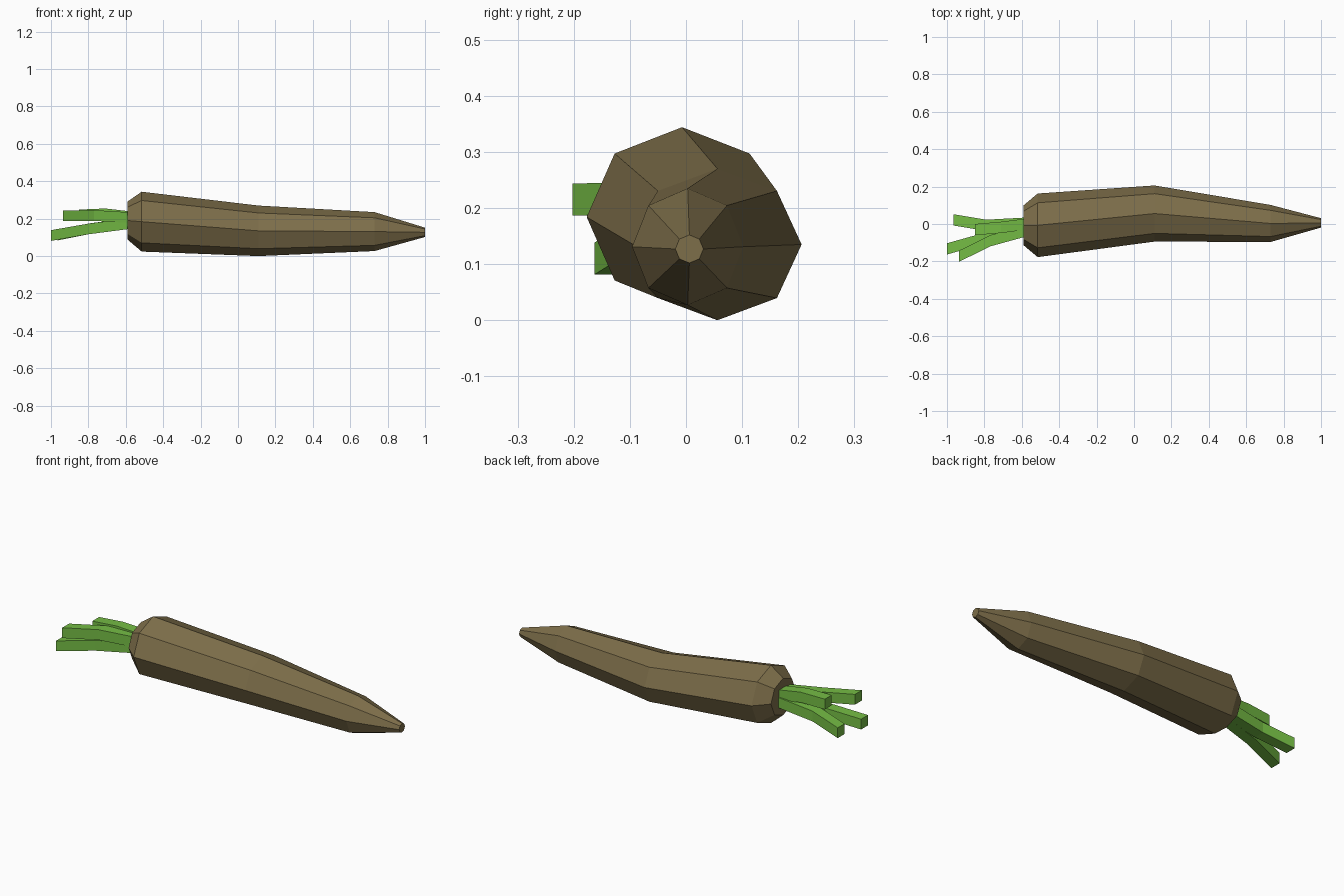
import bpy, bmesh, math

if "Cube" in bpy.data.objects:
    bpy.data.objects.remove(bpy.data.objects["Cube"])


def material(name, color):
    m = bpy.data.materials.new(name)
    m.diffuse_color = (*color, 1)
    m.use_nodes = True
    m.node_tree.nodes["Principled BSDF"].inputs["Base Color"].default_value = m.diffuse_color
    return m


def loft(name, rings, sides, phase, mat):
    """Capped tube along x; each ring is (x, y, z, radius_y, radius_z)."""
    bm = bmesh.new()
    loops = []
    for x, y, z, ry, rz in rings:
        angles = [phase + math.tau * i / sides for i in range(sides)]
        loops.append([bm.verts.new((x, y + ry * math.cos(a), z + rz * math.sin(a)))
                      for a in angles])
    for a, b in zip(loops, loops[1:]):
        for i in range(sides):
            j = (i + 1) % sides
            bm.faces.new((a[i], a[j], b[j], b[i]))
    bm.faces.new(loops[0])
    bm.faces.new(loops[-1])
    bmesh.ops.recalc_face_normals(bm, faces=bm.faces)
    mesh = bpy.data.meshes.new(name)
    bm.to_mesh(mesh)
    bm.free()
    mesh.materials.append(mat)
    ob = bpy.data.objects.new(name, mesh)
    bpy.context.collection.objects.link(ob)
    return ob


brown = material("root brown", (0.205, 0.156, 0.068))
green = material("stalk green", (0.175, 0.50, 0.058))

# Root: bent, tapering eight-sided body
loft("root", [
    (-0.59, -0.007, 0.19, 0.107, 0.102),
    (-0.515, -0.007, 0.184, 0.17, 0.16),
    (0.11, 0.056, 0.135, 0.15, 0.135),
    (0.73, 0.003, 0.131, 0.099, 0.104),
    (1.0, 0.006, 0.127, 0.025, 0.025),
], 8, 0, brown)

# Stalks: square bars with one bend; base, bend and end as (x, y, z)
stalks = [
    [(-0.57, -0.035, 0.205), (-0.77, -0.09, 0.217), (-0.935, -0.172, 0.215)],
    [(-0.57, -0.035, 0.175), (-0.80, -0.077, 0.145), (-1.0, -0.133, 0.11)],
    [(-0.57, 0.005, 0.175), (-0.79, -0.007, 0.147), (-0.965, 0.022, 0.112)],
    [(-0.57, 0.0, 0.21), (-0.71, -0.018, 0.226), (-0.85, -0.03, 0.22)],
]
r = 0.03 * math.sqrt(2)
for n, path in enumerate(stalks, 1):
    loft(f"stalk_{n}", [(*p, r, r * 0.95) for p in path], 4, math.pi / 4, green)
